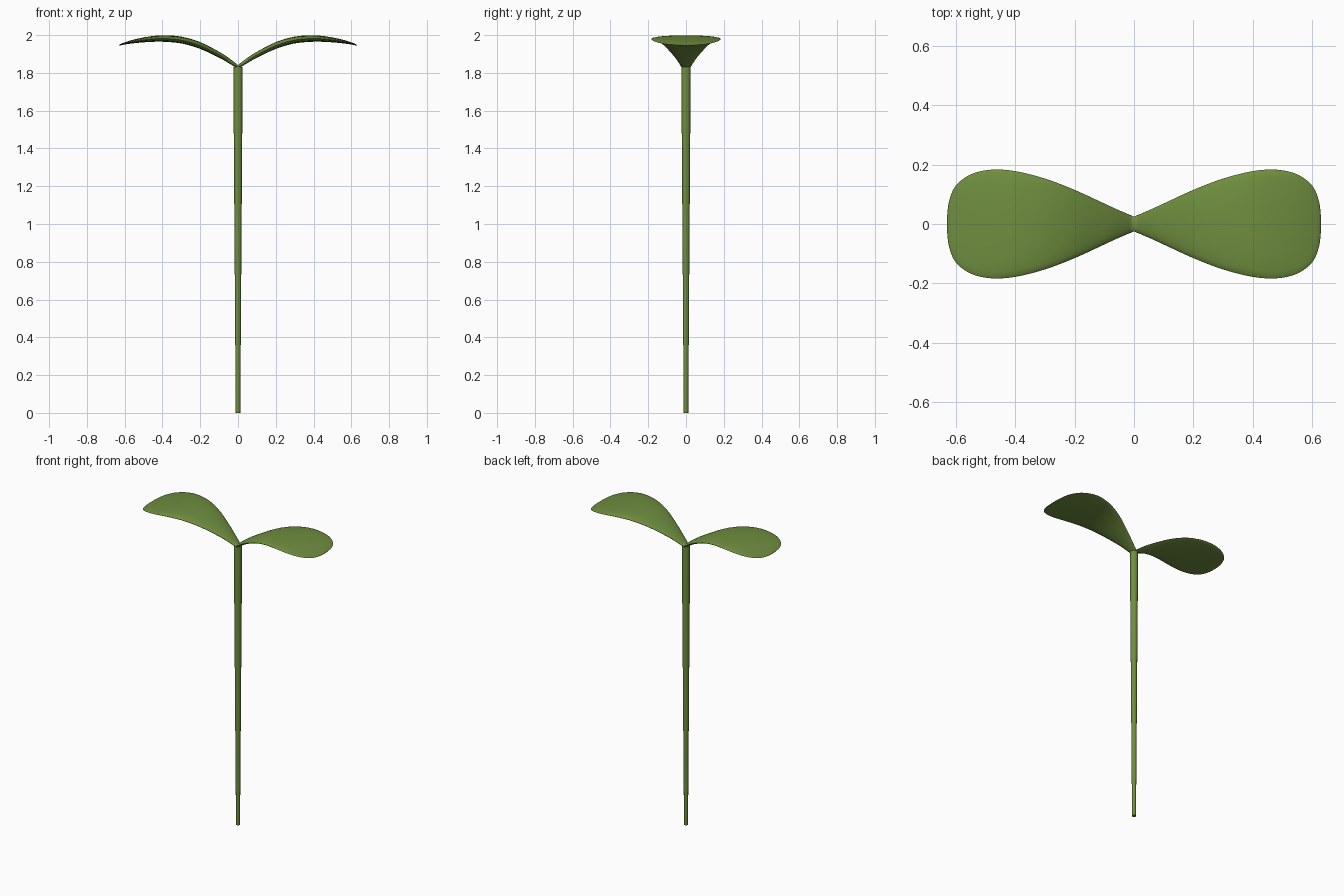
import bpy, bmesh, math

if "Cube" in bpy.data.objects:
    bpy.data.objects.remove(bpy.data.objects["Cube"])

green = bpy.data.materials.new("leaf_green")
green.diffuse_color = (0.16, 0.27, 0.05, 1)
green.use_nodes = True
green.node_tree.nodes["Principled BSDF"].inputs["Base Color"].default_value = green.diffuse_color


def finish(bm, name):
    bmesh.ops.recalc_face_normals(bm, faces=bm.faces)
    mesh = bpy.data.meshes.new(name)
    bm.to_mesh(mesh)
    bm.free()
    obj = bpy.data.objects.new(name, mesh)
    bpy.context.collection.objects.link(obj)
    mesh.materials.append(green)
    bpy.context.view_layer.objects.active = obj
    obj.select_set(True)
    bpy.ops.object.shade_smooth_by_angle(angle=math.radians(50))
    obj.select_set(False)
    return obj


def smooth_stations(pts, steps):
    # Catmull-Rom interpolation through the stations
    ext = [pts[0]] + pts + [pts[-1]]
    out = []
    for i in range(1, len(ext) - 2):
        for s in range(steps):
            t = s / steps
            out.append([0.5 * (2 * b + (c - a) * t + (2 * a - 5 * b + 4 * c - d) * t * t
                               + (3 * b - a - 3 * c + d) * t ** 3)
                        for a, b, c, d in zip(*ext[i - 1:i + 3])])
    return out


# Tapered stem, thin at the ground
bm = bmesh.new()
bmesh.ops.create_cone(bm, cap_ends=True, segments=20, radius1=0.012, radius2=0.025, depth=1.83)
bmesh.ops.translate(bm, verts=bm.verts, vec=(0, 0, 0.915))
finish(bm, "stem")

# Leaf stations: x, centre z, half width, half thickness
stations = [
    (0.0, 1.832, 0.025, 0.010), (0.05, 1.866, 0.046, 0.014),
    (0.1, 1.896, 0.069, 0.016), (0.2, 1.945, 0.115, 0.018),
    (0.3, 1.974, 0.153, 0.018), (0.4, 1.982, 0.178, 0.017),
    (0.48, 1.977, 0.183, 0.014), (0.55, 1.967, 0.167, 0.010),
    (0.6, 1.956, 0.129, 0.006), (0.621, 1.950, 0.082, 0.004),
    (0.628, 1.947, 0.040, 0.002),
]
tip = (0.63, 1.946, 0.0, 0.0)

# Lens-shaped arched leaf, mirrored to the other side
N = 24
bm = bmesh.new()
rings = []
for x, z, w, h in smooth_stations(stations + [tip], 3):
    rings.append([bm.verts.new((x, w * math.cos(2 * math.pi * k / N),
                                z + h * math.sin(2 * math.pi * k / N))) for k in range(N)])
for a, b in zip(rings, rings[1:]):
    for k in range(N):
        j = (k + 1) % N
        bm.faces.new((a[k], a[j], b[j], b[k]))
point = bm.verts.new((tip[0], 0, tip[1]))
for k in range(N):
    bm.faces.new((rings[-1][k], rings[-1][(k + 1) % N], point))
leaf = finish(bm, "leaf_pair")
mirror = leaf.modifiers.new("mirror", "MIRROR")
mirror.use_axis[0] = True
